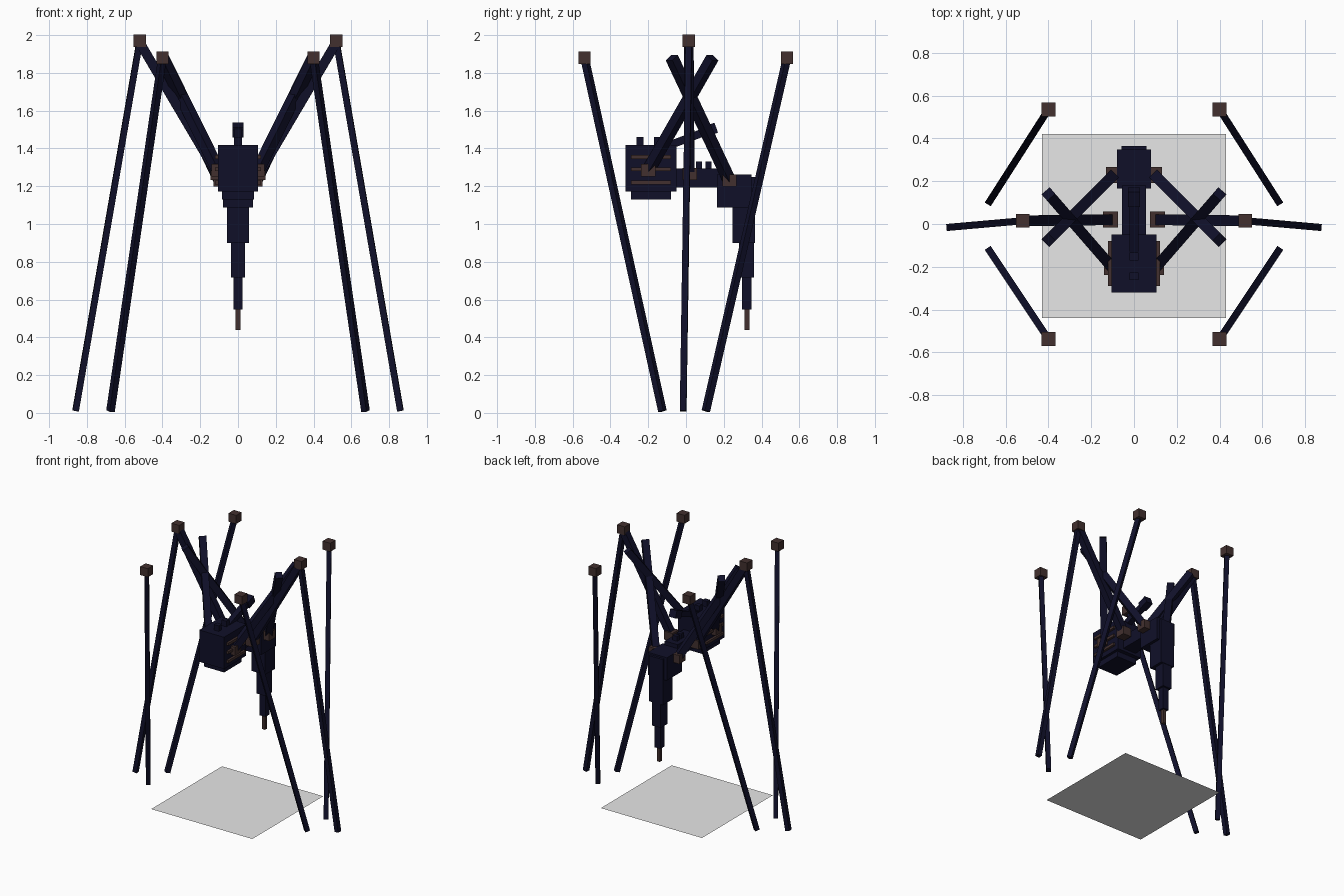
import bpy
from mathutils import Vector

cube = bpy.data.objects.get("Cube")
if cube:
    bpy.data.objects.remove(cube, do_unlink=True)


def material(name, color):
    m = bpy.data.materials.new(name)
    m.use_nodes = True
    m.diffuse_color = (*color, 1)
    m.node_tree.nodes["Principled BSDF"].inputs["Base Color"].default_value = (*color, 1)
    return m


NAVY = material("dark navy", (0.005, 0.005, 0.022))
BROWN = material("dark brown", (0.055, 0.03, 0.028))
GRAY = material("light gray", (0.8, 0.8, 0.8))


def box(name, center, size, mat):
    bpy.ops.mesh.primitive_cube_add(size=1, location=center)
    ob = bpy.context.object
    ob.name = name
    ob.scale = size
    ob.data.materials.append(mat)
    return ob


def span(name, half_x, y, z, mat=NAVY):
    """Box centred on x = 0 between two y and two z limits."""
    return box(name, (0, sum(y) / 2, sum(z) / 2),
               (2 * half_x, y[1] - y[0], z[1] - z[0]), mat)


def bar(name, a, b, thick, mat=NAVY):
    """Square bar running from a to b."""
    a, b = Vector(a), Vector(b)
    ob = box(name, (a + b) / 2, (thick, thick, (b - a).length), mat)
    ob.rotation_euler = (b - a).to_track_quat('Z', 'Y').to_euler()
    return ob


# Ground plate
bpy.ops.mesh.primitive_plane_add(size=0.86, location=(0, -0.01, 0))
plate = bpy.context.object
plate.name = "ground_plate"
plate.data.materials.append(GRAY)

# Head with lower jaw and top pegs
span("head", 0.105, (-0.32, -0.05), (1.173, 1.417))
span("jaw", 0.085, (-0.29, -0.08), (1.13, 1.18))
for i, y in enumerate((-0.244, -0.152)):
    span(f"head_peg_{i}", 0.02, (y - 0.018, y + 0.018), (1.40, 1.46))

# Connecting body and its pegs
span("body", 0.055, (-0.06, 0.18), (1.193, 1.293))
for i, y in enumerate((0.07, 0.12)):
    span(f"body_peg_{i}", 0.02, (y - 0.016, y + 0.016), (1.28, 1.33))

# Slanted barrel over the back
bar("barrel", (0, -0.2, 1.375), (0, 0.12, 1.495), 0.042)
bar("barrel_tip", (0, 0.09, 1.484), (0, 0.16, 1.51), 0.056)

# Rear block and tapering tail
span("rear_block", 0.08, (0.165, 0.347), (1.088, 1.263))
span("tail_upper", 0.058, (0.245, 0.365), (0.90, 1.25))
span("tail_middle", 0.038, (0.28, 0.361), (0.718, 0.92))
span("tail_lower", 0.025, (0.297, 0.347), (0.548, 0.73))
span("sting", 0.012, (0.31, 0.335), (0.44, 0.56), BROWN)

# Legs: hip centre, upper leg end, knee and foot
legs = {
    "front": ((0.105, -0.2, 1.285), (0.40, 0.14, 1.88), (0.40, -0.537, 1.88), (0.675, -0.125, 0.01)),
    "middle": ((0.11, 0.02, 1.265), (0.52, 0.015, 1.96), (0.52, 0.015, 1.97), (0.86, -0.015, 0.01)),
    "rear": ((0.095, 0.23, 1.23), (0.40, -0.075, 1.88), (0.40, 0.535, 1.88), (0.675, 0.105, 0.01)),
}
for side, s in (("left", 1), ("right", -1)):
    for name, points in legs.items():
        hip, end, knee, foot = [Vector((p[0] * s, p[1], p[2])) for p in points]
        box(f"{name}_hip_{side}", hip, (0.07, 0.075, 0.065), BROWN)
        bar(f"{name}_upper_leg_{side}", hip, end, 0.05)
        box(f"{name}_knee_{side}", knee, (0.065, 0.065, 0.065), BROWN)
        bar(f"{name}_lower_leg_{side}", knee, foot, 0.033)
    # Vents on the sides of the head
    for i, z in enumerate((1.22, 1.29, 1.355)):
        box(f"vent_{i}_{side}", (s * 0.107, -0.185, z), (0.03, 0.21, 0.02), BROWN)
